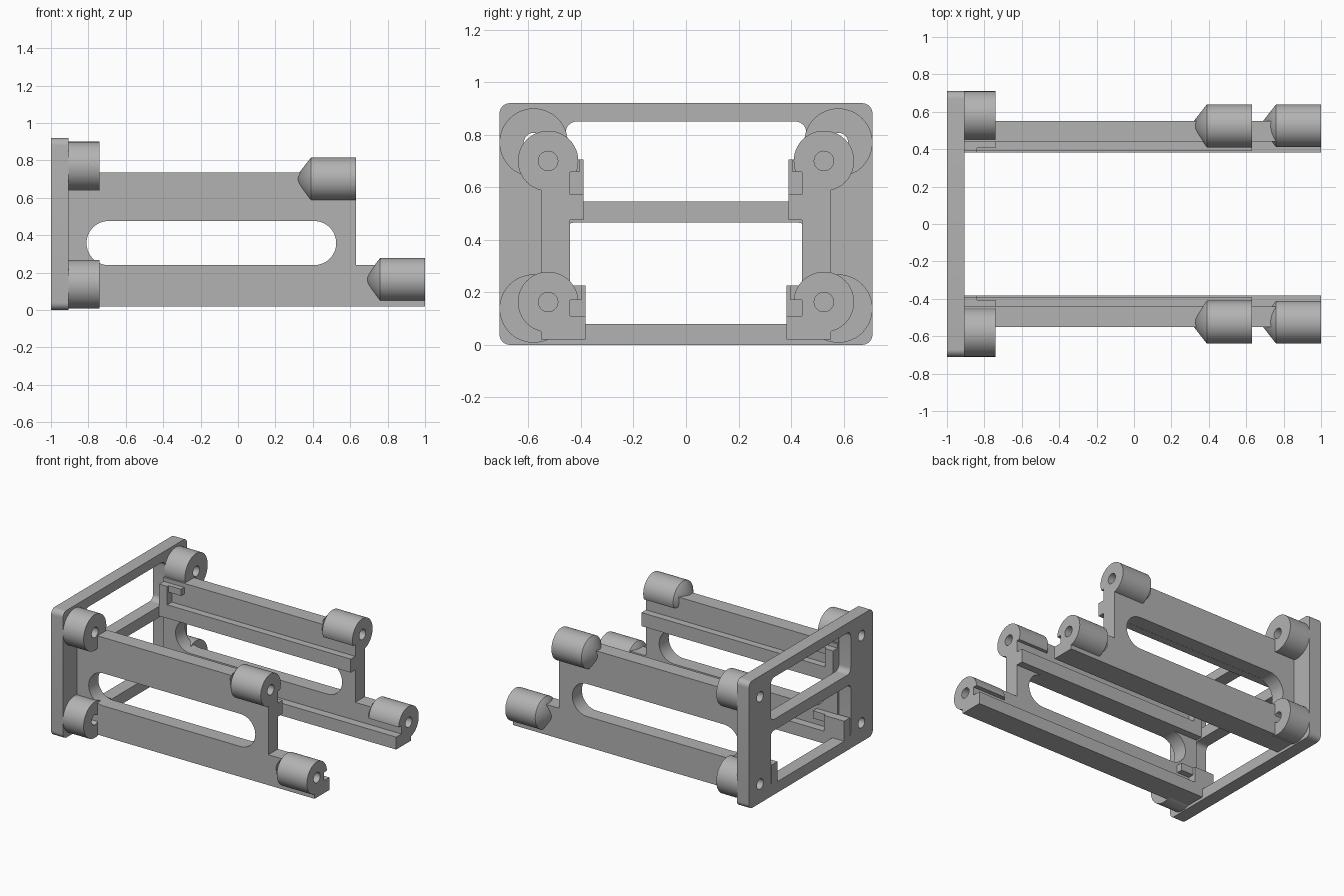
import bpy, bmesh
from math import pi, sin, cos
from mathutils import Matrix, Vector

cube = bpy.data.objects.get("Cube")
if cube:
    bpy.data.objects.remove(cube, do_unlink=True)

grey = bpy.data.materials.new("plain grey")
grey.use_nodes = True
tone = (0.45, 0.45, 0.45, 1)
grey.diffuse_color = tone
grey.node_tree.nodes["Principled BSDF"].inputs["Base Color"].default_value = tone

# Local drawing planes: facing x (draw in y, z) and facing y (draw in x, z)
FACE_X = Matrix(((0, 0, 1, 0), (1, 0, 0, 0), (0, 1, 0, 0), (0, 0, 0, 1)))
FACE_Y = Matrix(((1, 0, 0, 0), (0, 0, -1, 0), (0, 1, 0, 0), (0, 0, 0, 1)))


def finish(name, mesh, mirror=True):
    mesh.name = name
    mesh.materials.clear()
    mesh.materials.append(grey)
    ob = bpy.data.objects.new(name, mesh)
    bpy.context.collection.objects.link(ob)
    if mirror:
        ob.modifiers.new("Mirror", "MIRROR").use_axis = (False, True, False)
    bpy.ops.object.select_all(action="DESELECT")
    ob.select_set(True)
    bpy.context.view_layer.objects.active = ob
    bpy.ops.object.shade_smooth_by_angle(angle=0.6)
    return ob


def rounded(x0, x1, y0, y1, r, n=10):
    centres = [(x1 - r, y1 - r), (x0 + r, y1 - r), (x0 + r, y0 + r), (x1 - r, y0 + r)]
    return [(cx + r * cos((q + i / n) * pi / 2), cy + r * sin((q + i / n) * pi / 2))
            for q, (cx, cy) in enumerate(centres) for i in range(n + 1)]


def circle(cx, cy, r, n=48):
    return [(cx + r * cos(2 * pi * i / n), cy + r * sin(2 * pi * i / n)) for i in range(n)]


def prism(outlines, plane, lo, hi):
    """Extrude an outline with holes between lo and hi across its plane."""
    curve = bpy.data.curves.new("outline", "CURVE")
    curve.dimensions, curve.fill_mode = "2D", "BOTH"
    curve.extrude = (hi - lo) / 2
    for pts in outlines:
        spline = curve.splines.new("POLY")
        spline.points.add(len(pts) - 1)
        for p, (x, y) in zip(spline.points, pts):
            p.co = (x, y, 0, 1)
        spline.use_cyclic_u = True
    tmp = bpy.data.objects.new("outline", curve)
    bpy.context.collection.objects.link(tmp)
    dg = bpy.context.evaluated_depsgraph_get()
    mesh = bpy.data.meshes.new_from_object(tmp.evaluated_get(dg))
    bpy.data.objects.remove(tmp, do_unlink=True)
    shift = Vector((0, 0, 0))
    shift[0 if plane is FACE_X else 1] = (lo + hi) / 2
    mesh.transform(Matrix.Translation(shift) @ plane)
    bm = bmesh.new()
    bm.from_mesh(mesh)
    bmesh.ops.remove_doubles(bm, verts=bm.verts, dist=0.00005)
    bmesh.ops.recalc_face_normals(bm, faces=bm.faces)
    bm.to_mesh(mesh)
    bm.free()
    return mesh


def box(x0, x1, y0, y1, z0, z1):
    mesh = bpy.data.meshes.new("box")
    bm = bmesh.new()
    bmesh.ops.create_cube(bm, size=1)
    for v in bm.verts:
        v.co = ((x0 + x1) / 2 + v.co.x * (x1 - x0), (y0 + y1) / 2 + v.co.y * (y1 - y0),
                (z0 + z1) / 2 + v.co.z * (z1 - z0))
    bm.to_mesh(mesh)
    bm.free()
    return mesh


def lathe(profile, y, z, n=48):
    """Turn a closed (x, radius) profile about a line along x."""
    mesh = bpy.data.meshes.new("lathe")
    bm = bmesh.new()
    verts = [bm.verts.new((x, y + r, z)) for x, r in profile]
    edges = [bm.edges.new(pair) for pair in zip(verts, verts[1:])]
    bmesh.ops.spin(bm, geom=verts + edges, cent=(0, y, z), axis=(1, 0, 0),
                   angle=2 * pi, steps=n)
    bmesh.ops.remove_doubles(bm, verts=bm.verts, dist=0.0001)
    bmesh.ops.recalc_face_normals(bm, faces=bm.faces)
    bm.to_mesh(mesh)
    bm.free()
    return mesh


def cut(mesh, cutter):
    a = bpy.data.objects.new("target", mesh)
    b = bpy.data.objects.new("cutter", cutter)
    b.hide_render = True
    for ob in (a, b):
        bpy.context.collection.objects.link(ob)
    mod = a.modifiers.new("Cut", "BOOLEAN")
    mod.operation, mod.solver, mod.object = "DIFFERENCE", "EXACT", b
    dg = bpy.context.evaluated_depsgraph_get()
    result = bpy.data.meshes.new_from_object(a.evaluated_get(dg))
    for ob in (a, b):
        bpy.data.objects.remove(ob, do_unlink=True)
    return result


BACK, FRONT = -1.0, -0.905      # end plate faces
INNER, OUTER = 0.442, 0.552     # side panel faces
HOLE = 0.037
POST_Y, BOSS_Y = 0.525, 0.58
BOSS_Z = (0.138, 0.77)

# End plate with two windows and four screw holes
holes = [circle(s * BOSS_Y, z, HOLE) for s in (-1, 1) for z in BOSS_Z]
finish("end_plate", prism([rounded(-0.71, 0.71, 0, 0.92, 0.04),
                           rounded(-0.457, 0.457, 0.545, 0.85, 0.04),
                           rounded(-0.457, 0.457, 0.08, 0.465, 0.03)] + holes,
                          FACE_X, BACK, FRONT), mirror=False)

# Screw bosses on the plate
for label, z in zip(("lower", "upper"), BOSS_Z):
    finish(label + "_boss", prism([circle(BOSS_Y, z, 0.13), circle(BOSS_Y, z, HOLE)],
                                  FACE_X, FRONT, -0.74))

# Side panels with a long rounded slot
panel = prism([[(FRONT, 0.02), (1, 0.02), (1, 0.24), (0.63, 0.24), (0.63, 0.735), (FRONT, 0.735)],
               rounded(-0.81, 0.525, 0.24, 0.476, 0.1179)], FACE_Y, INNER, OUTER)

# Pointed posts, rails and end brackets on two levels:
# name, post end x, post z, rail bottom, groove bottom, groove top, lip top, inner y, rail start
levels = (("lower", 1.0, 0.163, 0.02, 0.11, 0.17, 0.225, 0.382, BACK),
          ("upper", 0.63, 0.70, 0.475, 0.573, 0.658, 0.706, 0.39, FRONT))
for name, end, z, z0, z1, z2, z3, y0, start in levels:
    depth = end - 0.24
    post = lathe([(end - 0.33, 0), (depth, 0.115), (end, 0.115), (end, HOLE),
                  (depth, HOLE), (depth, 0)], POST_Y, z)
    post = cut(post, box(depth - 0.2, end + 0.1, 0.3, INNER, z1, z2))
    finish(name + "_post", post)
    panel = cut(panel, lathe([(depth, 0), (depth, HOLE), (end + 0.1, HOLE), (end + 0.1, 0)],
                             POST_Y, z))
    finish(name + "_rail", box(start, end, y0, INNER + 0.005, z0, z1))
    finish(name + "_bracket_stop", box(start, -0.84, y0, INNER + 0.005, z1, z3))
    finish(name + "_bracket_arm", box(-0.84, -0.74, y0 + 0.016, INNER + 0.005, z2, z3))

finish("side_panel", panel)
